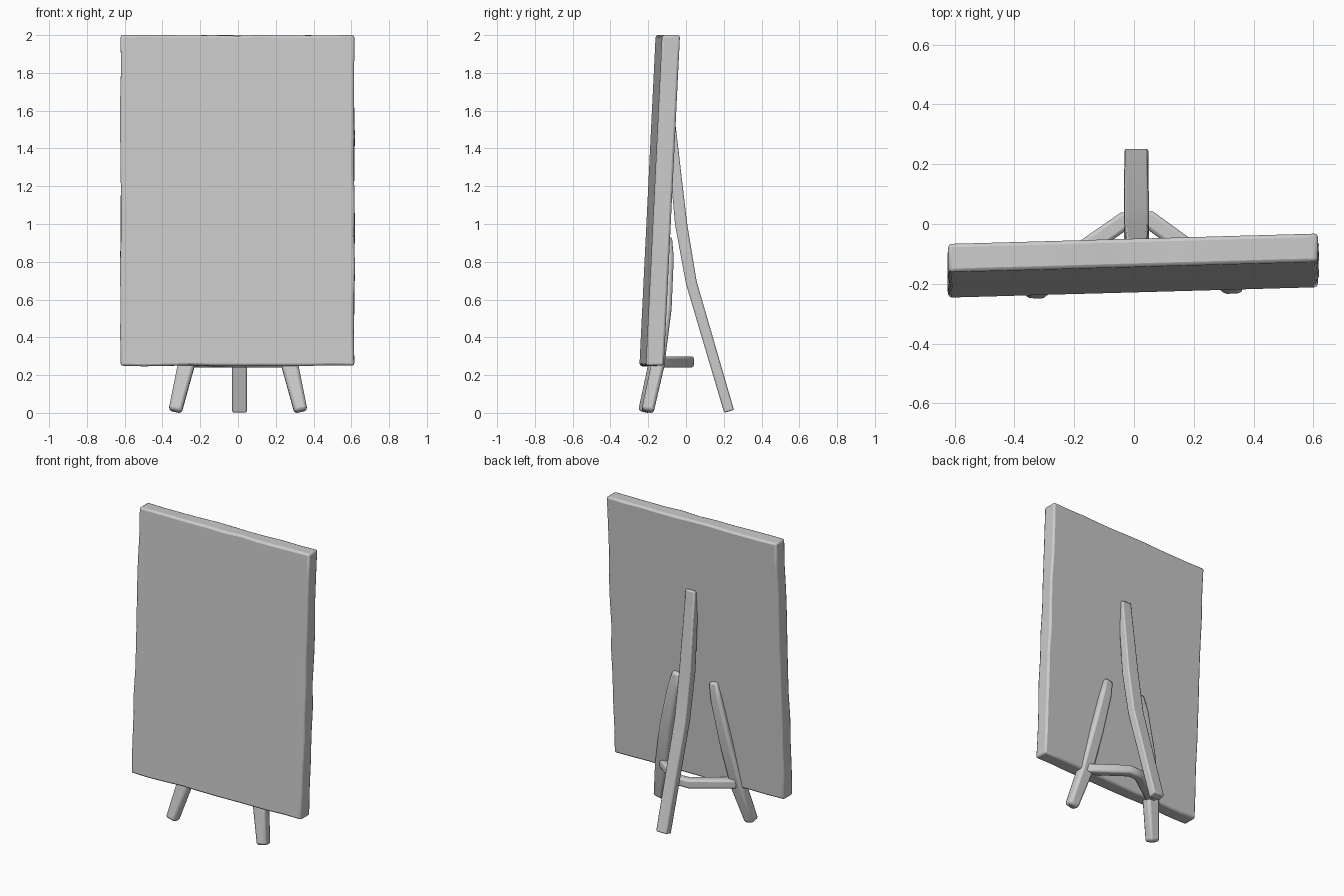
import bpy, bmesh, math, random
from mathutils import Vector

random.seed(4)
if "Cube" in bpy.data.objects:
    bpy.data.objects.remove(bpy.data.objects["Cube"])

# One pale grey for everything
grey = bpy.data.materials.new("pale_grey")
grey.use_nodes = True
COLOR = (0.6, 0.6, 0.6, 1)
grey.diffuse_color = COLOR
grey.node_tree.nodes["Principled BSDF"].inputs["Base Color"].default_value = COLOR


def finish(bm, name, bevel):
    """Turn a bmesh into a softly bevelled, smooth-shaded object."""
    bmesh.ops.recalc_face_normals(bm, faces=bm.faces)
    mesh = bpy.data.meshes.new(name)
    bm.to_mesh(mesh)
    bm.free()
    mesh.materials.append(grey)
    obj = bpy.data.objects.new(name, mesh)
    bpy.context.collection.objects.link(obj)
    mod = obj.modifiers.new("soft_edges", "BEVEL")
    mod.width = bevel
    mod.segments = 2
    mod.limit_method = "ANGLE"
    mod.angle_limit = math.radians(50)
    bpy.ops.object.select_all(action="DESELECT")
    obj.select_set(True)
    bpy.context.view_layer.objects.active = obj
    bpy.ops.object.shade_smooth_by_angle(angle=math.radians(40))
    return obj


def beam(name, path, side, bevel=0.012):
    """Sweep a rectangle along path; each entry is (point, width, depth)."""
    bm = bmesh.new()
    side = Vector(side).normalized()
    pts = [Vector(p) for p, _, _ in path]
    rings = []
    for i, (_, w, d) in enumerate(path):
        along = (pts[min(i + 1, len(pts) - 1)] - pts[max(i - 1, 0)]).normalized()
        across = (side - along * side.dot(along)).normalized()
        out = along.cross(across)
        rings.append([bm.verts.new(pts[i] + across * w / 2 * a + out * d / 2 * b)
                      for a, b in ((-1, -1), (1, -1), (1, 1), (-1, 1))])
    for low, high in zip(rings, rings[1:]):
        for k in range(4):
            n = (k + 1) % 4
            bm.faces.new((low[k], low[n], high[n], high[k]))
    bm.faces.new(rings[0])
    bm.faces.new(rings[-1])
    return finish(bm, name, bevel)


# Leaning board with slightly worn edges
bm = bmesh.new()
bmesh.ops.create_cube(bm, size=1)
long_edges = [e for e in bm.edges
              if abs(e.verts[0].co.y - e.verts[1].co.y) < 0.1]
bmesh.ops.subdivide_edges(bm, edges=long_edges, cuts=9, use_grid_fill=True)
for v in bm.verts:
    x, y, z = v.co
    rim_x, rim_z = abs(x) > 0.49, abs(z) > 0.49
    x, y, z = x * 1.238, y * 0.095, z * 1.75 + 1.125
    if rim_x != rim_z:
        x += random.uniform(-0.004, 0.004) * rim_x
        z += random.uniform(-0.005, 0.003) * rim_z
    lean = -0.182 + (z - 0.25) * 0.049
    v.co = (x - 0.003, y + lean + x * 0.028, z)
finish(bm, "board", 0.012)

# Splayed front legs, running up the back of the board
for s, name in ((-1, "right_front_leg"), (1, "left_front_leg")):
    turn = s * 0.008
    beam(name, [((s * 0.333, -0.212 + turn, 0.008), 0.07, 0.066),
                ((s * 0.275, -0.158 + turn, 0.25), 0.088, 0.07),
                ((s * 0.215, -0.122 + turn, 0.55), 0.085, 0.075),
                ((s * 0.155, -0.103 + turn, 0.82), 0.075, 0.06),
                ((s * 0.13, -0.105 + turn, 0.93), 0.06, 0.045)], (1, 0, 0), 0.016)

# Long rear prop
beam("rear_leg", [((0.008, 0.228, 0.008), 0.08, 0.054),
                  ((0.008, 0.028, 0.69), 0.084, 0.058),
                  ((0.008, -0.026, 1.0), 0.084, 0.064),
                  ((0.01, -0.08, 1.52), 0.07, 0.05)], (1, 0, 0), 0.008)

# V-shaped brace between the front legs
beam("leg_brace", [((-0.27, -0.155, 0.27), 0.058, 0.06),
                   ((-0.03, 0.012, 0.27), 0.058, 0.06),
                   ((0.05, 0.015, 0.27), 0.058, 0.06),
                   ((0.27, -0.145, 0.27), 0.058, 0.06)], (0, 0, 1))
